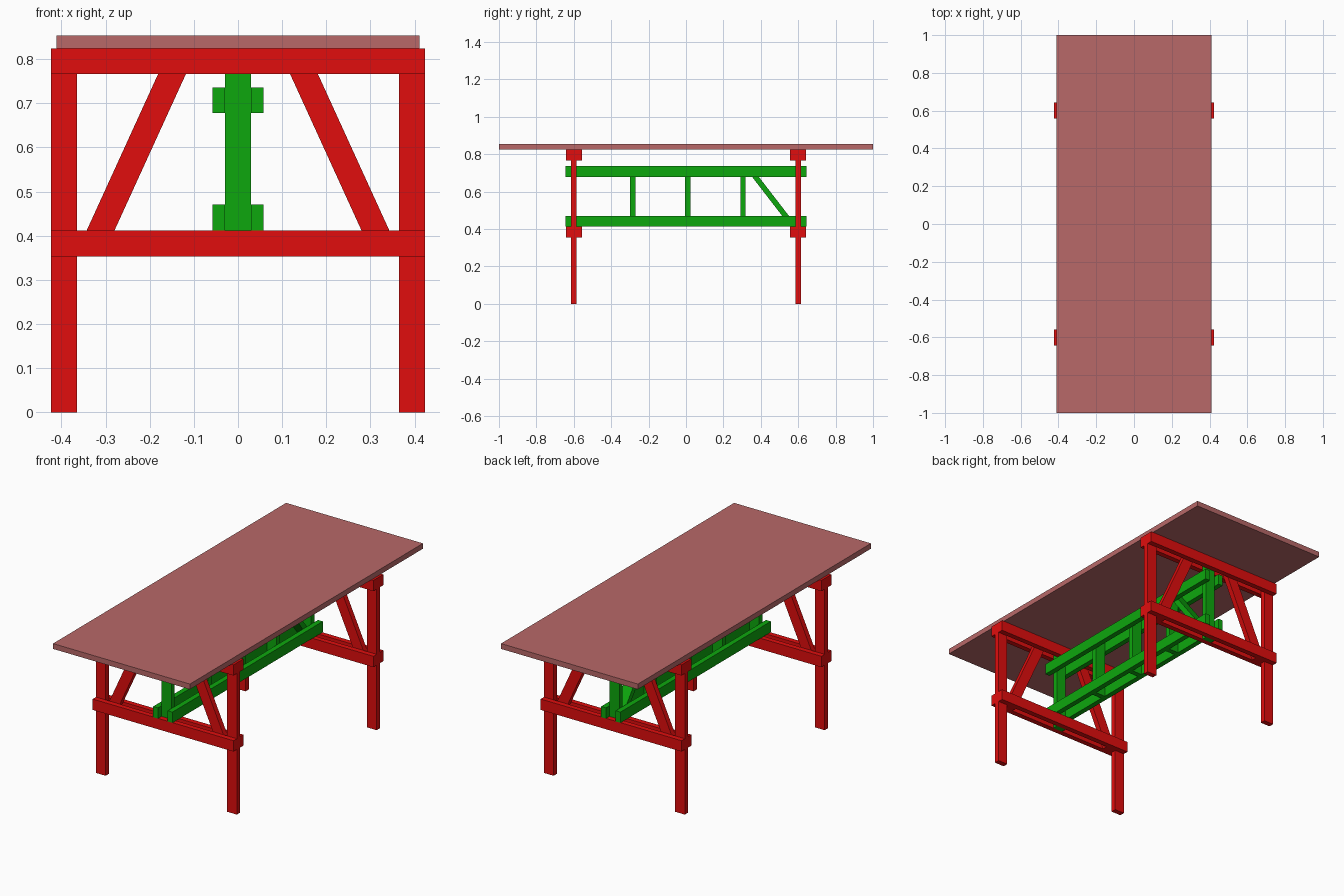
import bpy

if "Cube" in bpy.data.objects:
    bpy.data.objects.remove(bpy.data.objects["Cube"])

T = 0.0285   # board thickness
W = 0.0583   # board width


def material(name, color):
    m = bpy.data.materials.new(name)
    m.diffuse_color = (*color, 1)
    m.use_nodes = True
    m.node_tree.nodes["Principled BSDF"].inputs["Base Color"].default_value = m.diffuse_color
    return m


RED = material("frame_red", (0.75, 0.004, 0.004))
GREEN = material("truss_green", (0.004, 0.39, 0.004))
ROSE = material("top_rose", (0.48, 0.14, 0.14))


def beam(name, bottom, top, size, mat):
    """Board with horizontal ends running from bottom centre to top centre."""
    corners = [(-1, -1), (1, -1), (1, 1), (-1, 1)]
    verts = [(c[0] + i * size[0] / 2, c[1] + j * size[1] / 2, c[2])
             for c in (bottom, top) for i, j in corners]
    faces = [(3, 2, 1, 0), (4, 5, 6, 7)]
    faces += [(i, (i + 1) % 4, (i + 1) % 4 + 4, i + 4) for i in range(4)]
    me = bpy.data.meshes.new(name)
    me.from_pydata(verts, [], faces)
    me.materials.append(mat)
    ob = bpy.data.objects.new(name, me)
    bpy.context.collection.objects.link(ob)
    return ob


def post(name, x, y, z0, z1, size, mat):
    return beam(name, (x, y, z0), (x, y, z1), size, mat)


LOW, MID, HIGH = 0.353, 0.412, 0.824   # lower rail bottom / top, frame top

# Table top
post("table_top", 0, 0, HIGH, 0.853, (0.822, 2.0), ROSE)

for end, y in (("front", -0.6), ("back", 0.6)):
    # Paired rails sandwiching the legs
    for layer, dy in (("outer", -T), ("inner", T)):
        post(f"{end}_lower_rail_{layer}", 0, y + dy, LOW, MID, (0.846, T), RED)
        post(f"{end}_upper_rail_{layer}", 0, y + dy, HIGH - W, HIGH, (0.846, T), RED)
    # Legs and slanted braces
    for side, s in (("left", -1), ("right", 1)):
        post(f"{end}_{side}_leg", s * 0.394, y, 0, HIGH, (W, T), RED)
        beam(f"{end}_{side}_brace", (s * 0.338, y, LOW), (s * 0.123, y, HIGH),
             (0.063, T), RED)
    # Centre post of the end frame
    post(f"{end}_centre_post", 0, y, LOW, HIGH, (W, T), GREEN)

# Paired long stringers
ZL, ZH = MID, 0.736
for side, s in (("left", -1), ("right", 1)):
    x = s * (W + T) / 2
    post(f"lower_stringer_{side}", x, 0, ZL, ZL + W, (T, 1.29), GREEN)
    post(f"upper_stringer_{side}", x, 0, ZH - W, ZH, (T, 1.29), GREEN)

# Short uprights and the single diagonal between the stringers
for i, y in enumerate((-0.284, 0.01, 0.305)):
    post(f"stringer_upright_{i + 1}", 0, y, ZL, ZH, (W, T), GREEN)
beam("stringer_diagonal", (0, 0.577, ZL), (0, 0.327, ZH), (W, 0.036), GREEN)
